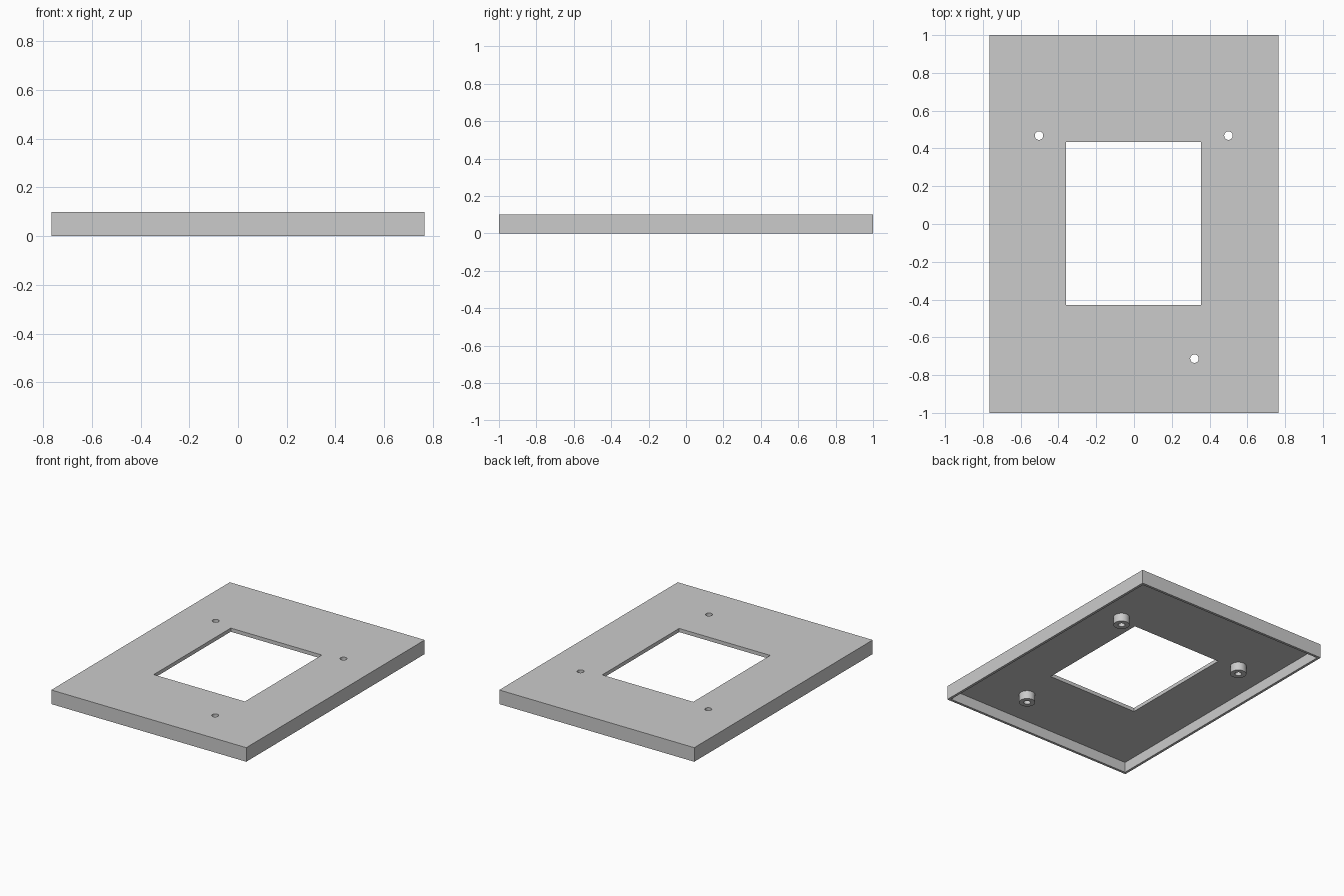
import bpy
import bmesh
from mathutils import Matrix, Vector

if "Cube" in bpy.data.objects:
    bpy.data.objects.remove(bpy.data.objects["Cube"], do_unlink=True)

HALF_X, HALF_Y, HEIGHT = 0.765, 1.0, 0.1
WALL, SKIN = 0.018, 0.026
MOUNTS = [(-0.503, 0.468), (0.5, 0.468), (0.32, -0.713)]
HOLE_R, BOSS_R, BOSS_BOTTOM = 0.0225, 0.053, 0.015

grey = bpy.data.materials.new("plain grey")
grey.use_nodes = True
colour = (0.6, 0.6, 0.6, 1)
grey.diffuse_color = colour
grey.node_tree.nodes["Principled BSDF"].inputs["Base Color"].default_value = colour


def finish(name, bm):
    mesh = bpy.data.meshes.new(name)
    bm.to_mesh(mesh)
    bm.free()
    mesh.materials.append(grey)
    obj = bpy.data.objects.new(name, mesh)
    bpy.context.collection.objects.link(obj)
    return obj


def box(name, low, high):
    low, high = Vector(low), Vector(high)
    bm = bmesh.new()
    bmesh.ops.create_cube(bm, size=1, matrix=Matrix.Translation((low + high) / 2)
                          @ Matrix.Diagonal((high - low).to_4d()))
    return finish(name, bm)


def cylinder(name, x, y, radius, low, high):
    bm = bmesh.new()
    bmesh.ops.create_cone(bm, cap_ends=True, segments=32, radius1=radius, radius2=radius,
                          depth=high - low, matrix=Matrix.Translation((x, y, (low + high) / 2)))
    return finish(name, bm)


def combine(target, tool, operation):
    bpy.context.view_layer.objects.active = target
    mod = target.modifiers.new(operation.lower(), "BOOLEAN")
    mod.operation, mod.object, mod.solver = operation, tool, "EXACT"
    bpy.ops.object.modifier_apply(modifier=mod.name)
    bpy.data.objects.remove(tool, do_unlink=True)


# Shallow tray, open underneath
cover = box("cover_plate", (-HALF_X, -HALF_Y, 0), (HALF_X, HALF_Y, HEIGHT))
combine(cover, box("cavity", (WALL - HALF_X, WALL - HALF_Y, -0.1),
                   (HALF_X - WALL, HALF_Y - WALL, HEIGHT - SKIN)), "DIFFERENCE")

# Rectangular window
combine(cover, box("window", (-0.36, -0.43, -0.1), (0.355, 0.433, 0.2)), "DIFFERENCE")

# Hollow mounting bosses with through holes
for x, y in MOUNTS:
    combine(cover, cylinder("boss", x, y, BOSS_R, BOSS_BOTTOM, HEIGHT - SKIN / 2), "UNION")
    combine(cover, cylinder("screw_hole", x, y, HOLE_R, -0.1, 0.2), "DIFFERENCE")

# Smooth bosses, crisp edges
bpy.ops.object.select_all(action="DESELECT")
cover.select_set(True)
bpy.context.view_layer.objects.active = cover
bpy.ops.object.shade_smooth_by_angle()
